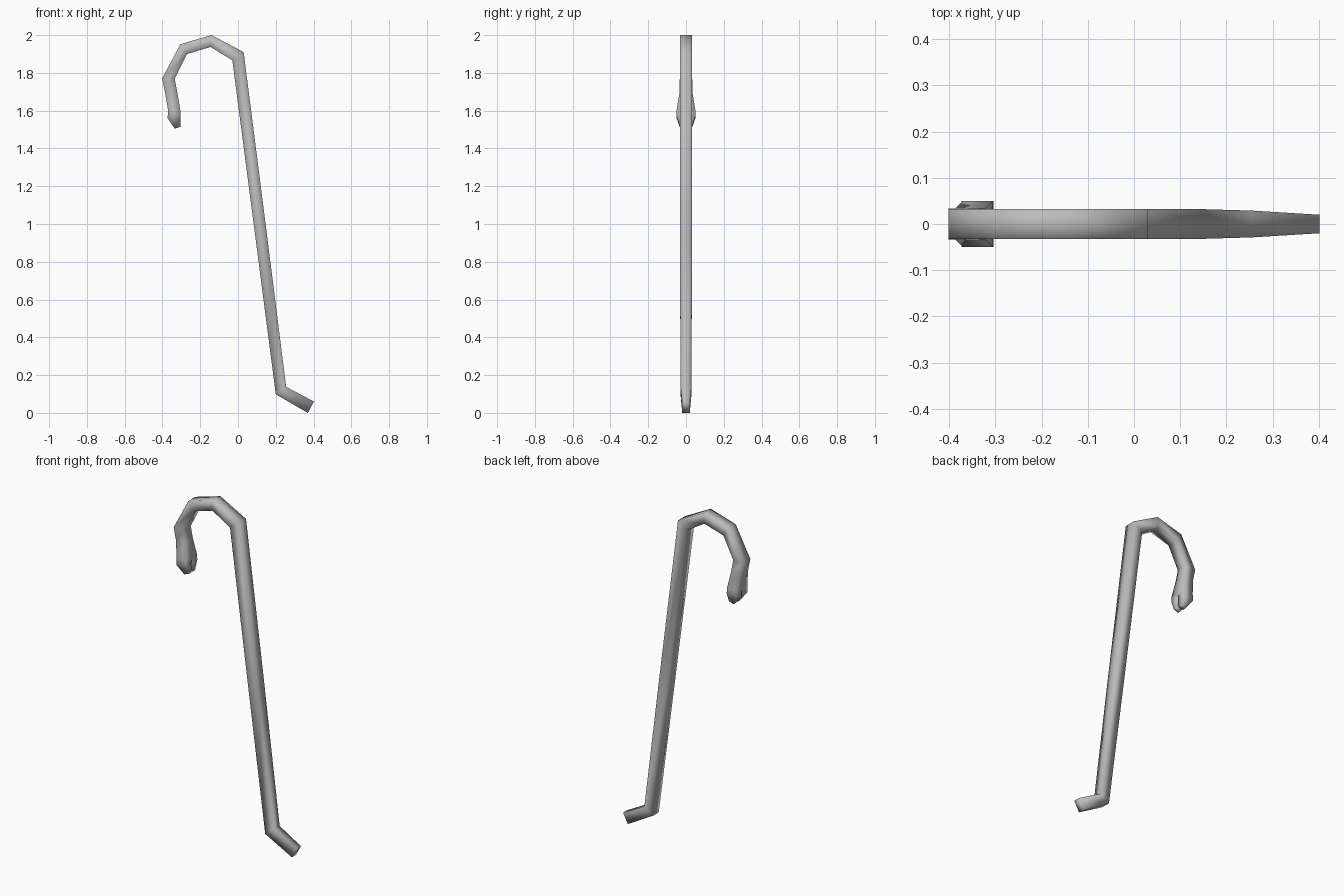
import bpy
import bmesh

default_cube = bpy.data.objects.get("Cube")
if default_cube:
    bpy.data.objects.remove(default_cube, do_unlink=True)


def make_material(name, colour):
    material = bpy.data.materials.new(name)
    material.use_nodes = True
    material.diffuse_color = colour
    material.node_tree.nodes["Principled BSDF"].inputs["Base Color"].default_value = colour
    return material


# Bar profile from foot to claw: outer x, outer z, inner x, inner z, half depth
STATIONS = [
    (0.402, 0.06, 0.37, 0.0, 0.02),
    (0.255, 0.138, 0.20, 0.098, 0.029),
    (0.155, 0.93, 0.092, 0.93, 0.032),
    (0.03, 1.91, -0.03, 1.867, 0.033),
    (-0.14, 2.0, -0.145, 1.937, 0.033),
    (-0.305, 1.952, -0.27, 1.90, 0.033),
    (-0.402, 1.77, -0.335, 1.77, 0.033),
    (-0.387, 1.70, -0.322, 1.70, 0.034),
    (-0.37, 1.60, -0.305, 1.60, 0.05),
]

# Prong profile: outer x, outer z, inner x, inner z, half depth, half notch
PRONG_STATIONS = [
    (-0.373, 1.56, -0.304, 1.57, 0.05, 0.01),
    (-0.335, 1.505, -0.305, 1.515, 0.03, 0.01),
]


def bridge(bm, first, second):
    count = len(first)
    for i in range(count):
        j = (i + 1) % count
        bm.faces.new((first[i], first[j], second[j], second[i]))


def bar_ring(bm, ox, oz, ix, iz, depth):
    # Square section with a centre point on the outer and inner sides
    outer = [bm.verts.new((ox, y, oz)) for y in (-depth, 0, depth)]
    inner = [bm.verts.new((ix, y, iz)) for y in (depth, 0, -depth)]
    return outer + inner


def prong_ring(bm, side, ox, oz, ix, iz, depth, notch):
    corners = [(ox, notch, oz), (ox, depth, oz), (ix, depth, iz), (ix, notch, iz)]
    return [bm.verts.new((x, side * y, z)) for x, y, z in corners]


bm = bmesh.new()

# Foot, shaft and hook
rings = [bar_ring(bm, *station) for station in STATIONS]
for first, second in zip(rings, rings[1:]):
    bridge(bm, first, second)
foot = rings[0]
bm.faces.new((foot[0], foot[1], foot[4], foot[5]))
bm.faces.new((foot[1], foot[2], foot[3], foot[4]))

# Two prongs growing out of each half of the last ring
last = rings[-1]
for side, picks in ((1, (1, 2, 3, 4)), (-1, (1, 0, 5, 4))):
    previous = [last[i] for i in picks]
    for station in PRONG_STATIONS:
        ring = prong_ring(bm, side, *station)
        bridge(bm, previous, ring)
        previous = ring
    bm.faces.new(previous)

bmesh.ops.recalc_face_normals(bm, faces=bm.faces[:])
for face in bm.faces:
    face.smooth = True

mesh = bpy.data.meshes.new("pry_bar")
bm.to_mesh(mesh)
bm.free()
mesh.materials.append(make_material("steel_grey", (0.5, 0.5, 0.5, 1.0)))
pry_bar = bpy.data.objects.new("pry_bar", mesh)
bpy.context.scene.collection.objects.link(pry_bar)
